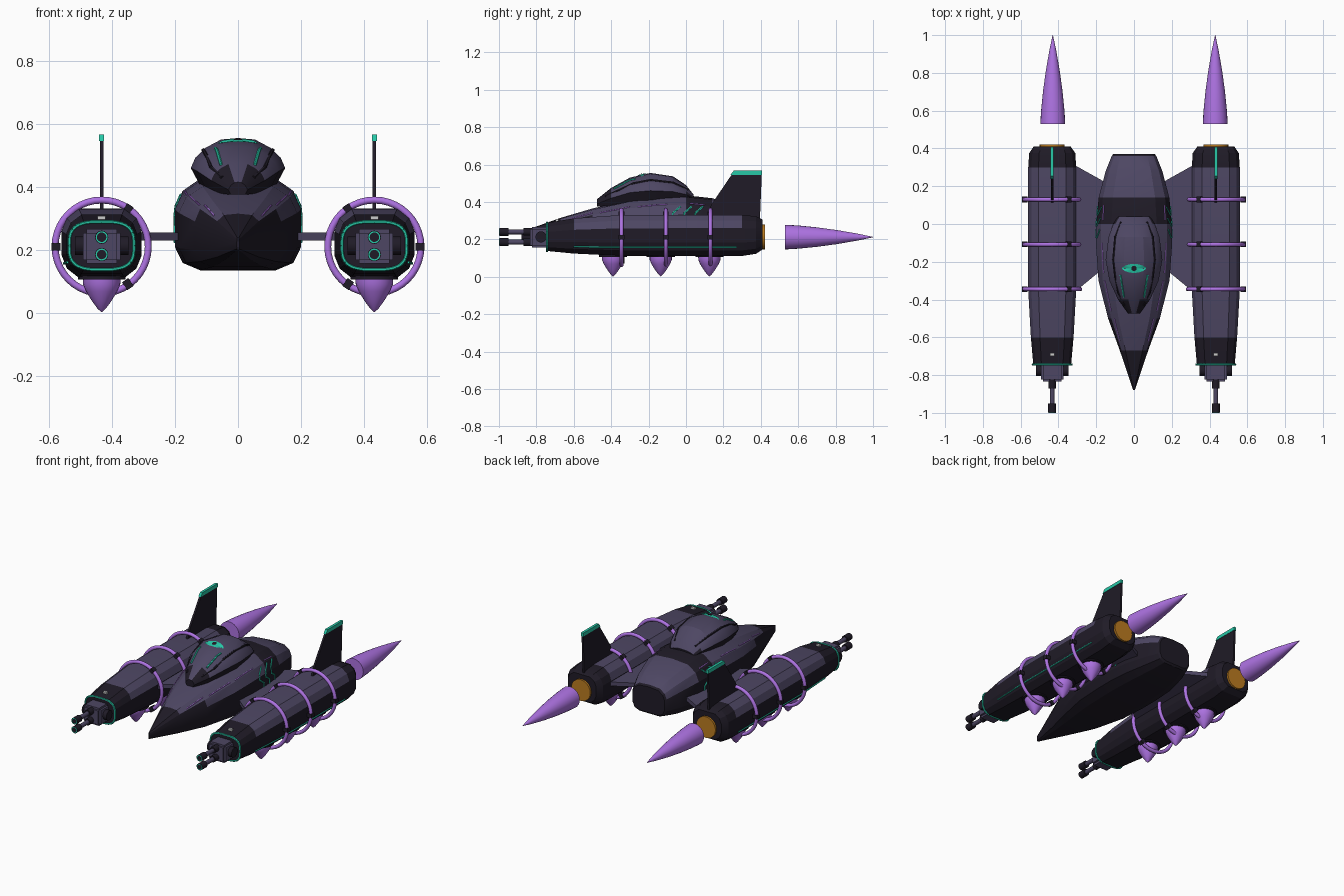
import bpy, bmesh, math
from mathutils import Vector, Matrix
from mathutils.bvhtree import BVHTree

if "Cube" in bpy.data.objects:
    bpy.data.objects.remove(bpy.data.objects["Cube"])

def mat(name, r, g, b):
    m = bpy.data.materials.new(name)
    m.diffuse_color = (r, g, b, 1)
    m.use_nodes = True
    m.node_tree.nodes["Principled BSDF"].inputs["Base Color"].default_value = m.diffuse_color
    return m

PANEL = mat("panel", .075, .062, .125)
DARK = mat("dark_hull", .014, .011, .02)
PURPLE = mat("purple", .42, .17, .76)
TEAL = mat("teal", .02, .58, .39)
ORANGE = mat("orange", .5, .2, .015)

def finish(name, bm, mats, mirror=False, rule=None, angle=30):
    """Turn a bmesh into an object, smooth below the given angle."""
    bmesh.ops.recalc_face_normals(bm, faces=bm.faces)
    for f in bm.faces:
        f.smooth = True
        if rule:
            f.material_index = rule(f.calc_center_median(), f.normal)
    for e in bm.edges:
        e.smooth = e.calc_face_angle(4) < math.radians(angle)
    me = bpy.data.meshes.new(name)
    bm.to_mesh(me)
    for m in mats:
        me.materials.append(m)
    ob = bpy.data.objects.new(name, me)
    bpy.context.collection.objects.link(ob)
    if mirror:
        ob.modifiers.new("mirror", 'MIRROR').use_mirror_merge = False
    return ob

def loft(bm, rings, closed=False):
    vs = [[bm.verts.new(p) for p in r] for r in rings]
    n = len(vs[0])
    pairs = list(zip(vs, vs[1:])) + ([(vs[-1], vs[0])] if closed else [])
    for a, b in pairs:
        for i in range(n):
            j = (i + 1) % n
            bm.faces.new((a[i], a[j], b[j], b[i]))
    if not closed:
        bm.faces.new(vs[0])
        bm.faces.new(vs[-1])

def rod(bm, a, b, r1, r2=None, seg=16):
    a, b = Vector(a), Vector(b)
    d = b - a
    M = Matrix.Translation((a + b) / 2) @ d.to_track_quat('Z', 'Y').to_matrix().to_4x4()
    bmesh.ops.create_cone(bm, cap_ends=True, segments=seg, radius1=r1,
                          radius2=r1 if r2 is None else r2, depth=d.length, matrix=M)

def path(bm, pts, r, seg=6):
    for a, b in zip(pts, pts[1:]):
        rod(bm, a, b, r, seg=seg)

def box(bm, c, s, bevel=0, rot=None):
    M = Matrix.Translation(c) @ (rot or Matrix()) @ Matrix.Diagonal((*s, 1))
    vs = bmesh.ops.create_cube(bm, size=1, matrix=M)['verts']
    if bevel:
        es = list({e for v in vs for e in v.link_edges})
        bmesh.ops.bevel(bm, geom=es, offset=bevel, segments=2, affect='EDGES')

def slab(bm, pts, offset):
    """Extrude a flat polygon by an offset vector."""
    o = Vector(offset)
    loft(bm, [[Vector(p) for p in pts], [Vector(p) + o for p in pts]])

def sym(half):
    """Complete a half section running bottom centre to top centre."""
    return half + [(-x, y, z) for x, y, z in half[-2:0:-1]]

# Fuselage: (y, half width, bottom, top)
body = [(-.88, .004, .2, .24), (-.67, .075, .165, .315), (-.5, .137, .145, .365),
        (-.3, .188, .137, .41), (-.13, .2, .135, .428), (0, .2, .135, .435),
        (.14, .187, .135, .42), (.28, .15, .145, .38), (.36, .118, .16, .34), (.37, .11, .17, .33)]
section = [(0, 0), (.6, 0), (.88, .08), (1, .25), (1, .66), (.88, .84), (.6, .97), (0, 1)]
bm = bmesh.new()
loft(bm, [sym([(w * u, y, b + (t - b) * v) for u, v in section]) for y, w, b, t in body])
hull_rule = lambda c, n: 0 if n.z > .35 and (-.67 < c.y < -.04 or .14 < c.y < .36) else 1
finish("fuselage", bm, [PANEL, DARK], rule=hull_rule, angle=22)
hull = BVHTree.FromBMesh(bm)

# Canopy: (y, half width, bottom, widest, top)
glass = [(-.475, .03, .375, .39, .415), (-.4, .085, .38, .42, .475), (-.3, .13, .385, .45, .53),
         (-.19, .15, .39, .46, .555), (-.07, .135, .39, .455, .537), (0, .11, .39, .44, .49),
         (.04, .085, .38, .42, .44)]
bm = bmesh.new()
loft(bm, [sym([(0, y, b), (.75 * w, y, b), (w, y, m), (.9 * w, y, m + .35 * (t - m)),
               (.68 * w, y, m + .68 * (t - m)), (.36 * w, y, m + .95 * (t - m)), (0, y, t)])
          for y, w, b, m, t in glass])
finish("canopy", bm, [PANEL, DARK], angle=22,
       rule=lambda c, n: 0 if n.z > .3 and c.z > .44 else 1)
top = BVHTree.FromBMesh(bm)

def drop(tree, x, y, lift=.002):
    return tree.ray_cast(Vector((x, y, 2)), Vector((0, 0, -1)))[0] + Vector((0, 0, lift))

# Raised canopy ribs, teal stripes and eye marking
bm = bmesh.new()
path(bm, [drop(top, x, y, 0) for x, y in
          [(.05, -.43), (.085, -.36), (.1, -.28), (.11, -.19), (.1, -.07), (.07, .01)]], .006)
finish("canopy_rib", bm, [DARK], True)
bm = bmesh.new()
path(bm, [drop(top, .072 - .018 * i / 4, -.27 - .029 * i) for i in range(5)], .005)
finish("canopy_stripe", bm, [TEAL], True)
for name, rx, ry, lift, m in (("eye_marking", .065, .024, .004, TEAL), ("eye_pupil", .014, .014, .007, DARK)):
    bm = bmesh.new()
    c = bm.verts.new(drop(top, 0, -.235, lift))
    rim = []
    for i in range(32):
        a = i * math.tau / 32
        s = math.sin(a)
        y = ry * s * (abs(s) ** .5 if m is TEAL else 1)
        rim.append(bm.verts.new(drop(top, rx * math.cos(a), -.235 + y, lift)))
    for i in range(32):
        bm.faces.new((c, rim[i], rim[(i + 1) % 32]))
    finish(name, bm, [m])

# Purple seams and teal zigzags on the fuselage
bm = bmesh.new()
for y0, y1, x0, x1 in ((-.62, -.5, .075, .105), (-.46, -.3, .122, .155), (-.26, -.1, .162, .17), (.02, .1, .165, .16)):
    path(bm, [drop(hull, x0 + (x1 - x0) * i / 3, y0 + (y1 - y0) * i / 3, 0) for i in range(4)], .003)
finish("fuselage_seam", bm, [PURPLE], True)
bm = bmesh.new()
for k in range(3):
    y0 = -.06 + .06 * k
    pts = []
    for dy, z in ((.03, .375), (-.01, .34), (-.01, .31), (.03, .28), (.03, .25), (0, .225)):
        hit = hull.ray_cast(Vector((1, y0 + dy, z)), Vector((-1, 0, 0)))[0]
        pts.append(hit)
    path(bm, pts, .005)
finish("side_zigzag", bm, [TEAL], True)

# Wings joining fuselage and pods
bm = bmesh.new()
slab(bm, [(.15, .22, .23), (.32, .315, .23), (.32, -.365, .23), (.15, -.225, .23)], (0, 0, .025))
finish("wing", bm, [PANEL], True)

# Engine pod: (y, half width, half height, centre height)
X = .433
pod = [(-.745, .1, .075, .213), (-.6, .113, .094, .218), (-.35, .127, .109, .221), (.3, .127, .11, .221),
       (.375, .122, .1, .223), (.41, .098, .08, .226)]
quarter = [(1, .35), (.87, .73), (.57, 1)]
ring = quarter + [(-u, v) for u, v in quarter[::-1]]
ring += [(-u, -v) for u, v in ring]
bm = bmesh.new()
loft(bm, [[(X + u * w, y, z + v * h) for u, v in ring] for y, w, h, z in pod])
finish("engine_pod", bm, [PANEL, DARK], True, angle=20,
       rule=lambda c, n: 0 if c.z > .24 and -.6 < c.y < .3 else 1)

# Teal trim around the pod nose and along its outer side
bm = bmesh.new()
loop = []
for i in range(33):
    a = i * math.tau / 32
    c, s = math.cos(a), math.sin(a)
    loop.append((X + .103 * math.copysign(abs(c) ** .65, c), -.743, .213 + .076 * math.copysign(abs(s) ** .65, s)))
path(bm, loop, .006)
path(bm, [(X + .108, -.6, .16), (X + .12, -.35, .157), (X + .12, .27, .157)], .004)
finish("pod_trim", bm, [TEAL], True)

# Gun mount, trunnions and twin barrels
bm = bmesh.new()
box(bm, (X, -.785, .211), (.12, .1, .11), .012)
finish("gun_mount", bm, [PANEL], True)
bm = bmesh.new()
rod(bm, (X - .085, -.775, .213), (X + .085, -.775, .213), .03)
for z in (.185, .24):
    rod(bm, (X, -.82, z), (X, -.87, z), .02)
    rod(bm, (X, -.95, z), (X, -.998, z), .021)
finish("gun_collars", bm, [DARK], True)
bm = bmesh.new()
for z in (.185, .24):
    rod(bm, (X, -.86, z), (X, -.96, z), .013)
finish("gun_barrels", bm, [PANEL], True)
bm = bmesh.new()
for z in (.185, .24):
    loft(bm, [[(X + r * math.cos(i * math.tau / 20), y, z + r * math.sin(i * math.tau / 20)) for i in range(20)]
              for r, y in ((.015, -.997), (.019, -.997), (.019, -1), (.015, -1))], closed=True)
finish("muzzle_rings", bm, [TEAL], True)
bm = bmesh.new()
box(bm, (X, -.69, .302), (.025, .015, .012))
finish("nose_light", bm, [], True)

# Purple hoops with dark clamps
bm, clamps = bmesh.new(), bmesh.new()
for y in (-.345, -.108, .13):
    rings = []
    for i in range(40):
        a = i * math.tau / 40
        rings.append([(X + (.148 + .011 * math.cos(b)) * math.cos(a), y + .011 * math.sin(b),
                       .21 + (.148 + .011 * math.cos(b)) * math.sin(a)) for b in [k * math.tau / 10 for k in range(10)]])
    loft(bm, rings, True)
    for deg in (0, 125, 235):
        a = math.radians(deg)
        box(clamps, (X + .145 * math.cos(a), y, .21 + .145 * math.sin(a)), (.03, .03, .024),
            rot=Matrix.Rotation(-a, 4, 'Y'))
finish("pod_hoops", bm, [PURPLE], True, angle=60)
finish("hoop_clamps", clamps, [DARK], True)

def lathe(bm, origin, axis, prof, seg=20):
    """Stack of (radius, distance) circles along an axis."""
    q = Vector(axis).to_track_quat('Z', 'Y')
    loft(bm, [[Vector(origin) + q @ Vector((r * math.cos(i * math.tau / seg), r * math.sin(i * math.tau / seg), d))
               for i in range(seg)] for r, d in prof])

# Spikes under the pods on dark mounts
bm, mounts = bmesh.new(), bmesh.new()
for y in (-.39, -.135, .125):
    lathe(bm, (X, y, .108), (0, 0, -1), [(.06, 0), (.059, .018), (.05, .04), (.03, .072), (.013, .095), (.001, .106)])
    rod(mounts, (X, y, .105), (X, y, .13), .075, seg=20)
finish("pod_spikes", bm, [PURPLE], True, angle=40)
finish("spike_mounts", mounts, [DARK], True)

# Nozzle disc and exhaust flame
bm = bmesh.new()
rod(bm, (X, .4, .213), (X, .422, .213), .066, seg=24)
finish("nozzle", bm, [ORANGE], True)
bm = bmesh.new()
lathe(bm, (X - .003, .53, .212), (0, 1, 0), [(.066, 0), (.062, .07), (.052, .17), (.037, .28), (.018, .39), (.001, .47)], 24)
finish("exhaust_flame", bm, [PURPLE], True)

# Tail fins with teal caps
bm = bmesh.new()
slab(bm, [(X - .006, y, z) for y, z in ((.1, .3), (.135, .385), (.245, .547), (.405, .547), (.395, .3))], (.012, 0, 0))
finish("tail_fin", bm, [DARK], True)
bm = bmesh.new()
slab(bm, [(X - .008, y, z) for y, z in ((.238, .545), (.255, .567), (.407, .567), (.407, .545))], (.016, 0, 0))
finish("fin_cap", bm, [TEAL], True)
